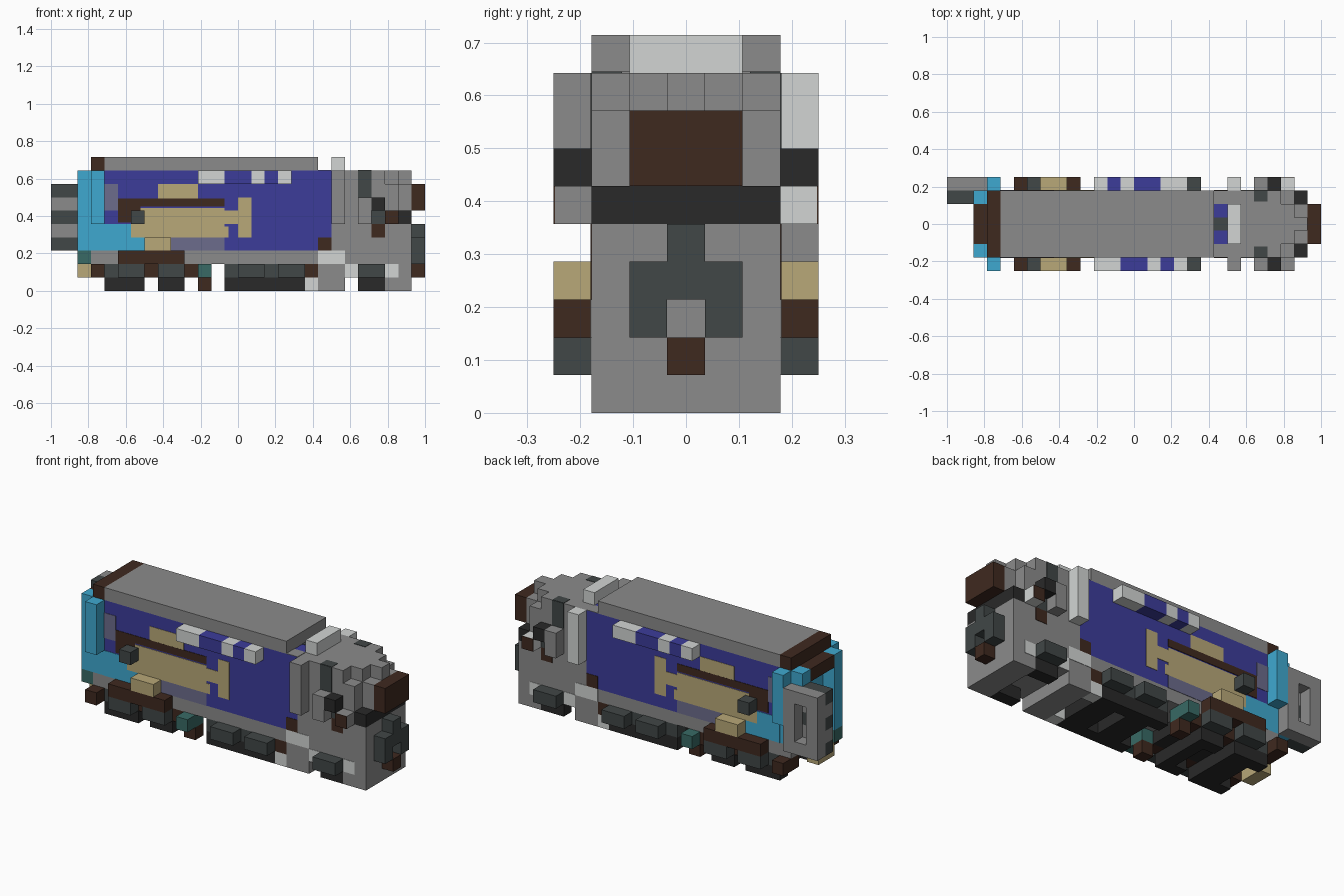
import bpy
import bmesh
from mathutils import Vector

default_cube = bpy.data.objects.get("Cube")
if default_cube:
    bpy.data.objects.remove(default_cube, do_unlink=True)

UNIT = 1 / 14                      # edge of one building block
LENGTH, WIDTH = 28, 7              # overall size in blocks
SKIN = 0.03                        # thickness of painted plates, in blocks


def make_material(name, hex_colour):
    """Flat material from a display colour."""
    channels = [int(hex_colour[i:i + 2], 16) / 255 for i in (0, 2, 4)]
    linear = [((c + 0.055) / 1.055) ** 2.4 for c in channels] + [1]
    mat = bpy.data.materials.new(name)
    mat.use_nodes = True
    mat.diffuse_color = linear
    mat.node_tree.nodes["Principled BSDF"].inputs["Base Color"].default_value = linear
    return mat


grey = make_material("mid grey", "8b8b8b")
light = make_material("light grey", "d2d5d4")
blue = make_material("deep blue", "3c3c9a")
teal = make_material("bright teal", "3fa9d0")
brown = make_material("dark brown", "3f291f")
tan = make_material("tan", "b8a878")
slate = make_material("slate", "414747")
black = make_material("near black", "292929")
green = make_material("dull green", "386a65")
lilac = make_material("lilac grey", "6c6c8c")


def box(name, mat, x, y, z):
    """Box spanning block ranges x, y and z."""
    mesh = bpy.data.meshes.new(name)
    bm = bmesh.new()
    bmesh.ops.create_cube(bm, size=1)
    for v in bm.verts:
        spot = [span[0] if c < 0 else span[1] for c, span in zip(v.co, (x, y, z))]
        v.co = Vector((spot[0] - LENGTH / 2, spot[1] - WIDTH / 2, spot[2])) * UNIT
    bm.to_mesh(mesh)
    bm.free()
    mesh.materials.append(mat)
    obj = bpy.data.objects.new(name, mesh)
    bpy.context.collection.objects.link(obj)
    return obj


def both(name, mat, x, y, z):
    """Same box on the front and back long sides."""
    box("front_" + name, mat, x, y, z)
    box("back_" + name, mat, x, (WIDTH - y[1], WIDTH - y[0]), z)


def paint(name, mat, x, z, layer=1):
    """Thin plate on both long sides of the body."""
    both(name, mat, x, (1 - SKIN * layer, 1), z)


FULL, MID, CORE = (1, 6), (2, 5), (3, 4)
RIM, EDGE = (0, 1), (1, 2)
BACK_RIM, BACK_EDGE = (6, 7), (5, 6)

# Cargo body and roof
box("cargo_body", blue, (4, 21), FULL, (3, 9))
box("roof", grey, (4, 20), FULL, (9, 10))
box("roof_rear_trim", brown, (3, 4), FULL, (9, 10))
box("chassis", grey, (3, 22), FULL, (2, 3))
both("body_corner_cap", grey, (20, 21), EDGE, (9, 9 + SKIN))
box("body_vent", slate, (20, 21), CORE, (9, 9 + SKIN))

# Painted panel picture
paint("panel_corner_low", teal, (4, 6), (3, 5))
paint("panel_corner_step", teal, (6, 7), (3, 4))
paint("panel_cloud", lilac, (4, 5), (6, 8))
paint("panel_shadow", lilac, (9, 13), (3, 4))
paint("figure_body", tan, (6, 13), (4, 6.2))
paint("figure_tail", tan, (14, 15), (4, 7))
paint("figure_link", tan, (13, 14), (5, 6))
paint("figure_foot_link", tan, (13, 13.3), (4, 4.8))
paint("figure_top", tan, (8, 11), (6.8, 8))
paint("figure_stripe", brown, (6.7, 13), (6.3, 6.9), 1.2)
paint("figure_head", brown, (5, 6.7), (5.1, 6.9), 1.2)
paint("panel_front_foot", brown, (20, 21), (3, 4))
both("figure_nose", slate, (6, 7), RIM, (5, 6))

# Raised sign blocks under the roof, differing per side
for side, y, row in (("front", RIM, "LLBBLBL"), ("back", BACK_RIM, "LBLBBLL")):
    for i, letter in enumerate(row):
        box(side + "_sign_block", light if letter == "L" else blue,
            (11 + i, 12 + i), y, (8, 9))

# Rear frame
box("rear_wall", teal, (3, 4), FULL, (3, 9))
both("rear_side_post", teal, (3, 4), RIM, (5, 9))
both("rear_corner_post", teal, (2, 3), EDGE, (3, 9))
box("rear_lintel", brown, (2, 3), MID, (8, 9))
box("rear_bumper", green, (2, 3), EDGE, (2, 3))
box("rear_lamp", tan, (2, 3), (2, 4), (1, 2))
both("rear_hanger", brown, (3, 4), (0, 2), (1, 2))

# Open ring on the back of the rear end
for i in (0, 2):
    box("ring_upright", grey, (i, i + 1), BACK_RIM, (3, 8))
for k in (3, 7):
    box("ring_bar", grey, (1, 2), BACK_RIM, (k, k + 1))
for k in range(3, 8):
    box("ring_backing", slate if k % 2 else grey, (0, 2), BACK_EDGE, (k, k + 1))

# Side step
both("side_step", brown, (5, 10), RIM, (2, 3))
both("step_box", tan, (7, 9), RIM, (3, 4))

# Wheels with hubs, axles and underframe
for start, end, hub in ((4, 7, 5), (8, 10, 8), (13, 16, 14), (16, 19, 17)):
    both("wheel", black, (start, end), EDGE, (0, 1))
    both("wheel_top", slate, (start, end), EDGE, (1, 2))
    both("wheel_hub", slate, (hub, end), RIM, (1, 2))
    box("axle", black, (start + 1, end), MID, (0, 1))
for start, end in ((4, 11), (13, 20)):
    box("underframe", black, (start, end), MID, (1, 2))
both("brake_block", brown, (7, 8), EDGE, (1, 2))
both("rear_link", brown, (10, 11), EDGE, (1, 2))
both("pedal_foot", brown, (11, 12), EDGE, (0, 1))
both("pedal", green, (11, 12), RIM, (1, 2))
both("pedal_arm", green, (11, 12), EDGE, (1, 2))
both("coupling_block", brown, (19, 20), EDGE, (1, 2))
both("coupling_foot", light, (19, 20), EDGE, (0, 1))

# Cab
box("cab_step", grey, (20, 22), FULL, (0, 2))
both("cab_light_sill", light, (20, 22), (1 - SKIN, 1), (2, 3))
box("cab_link", grey, (22, 23), FULL, (1, 2))
paint("cab_link_marker", light, (22, 23), (1, 2))
box("cab_base", grey, (23, 27), FULL, (1, 2))
box("cab_skirt", grey, (25, 27), FULL, (0, 1))
both("cab_wheel_low", black, (23, 25), EDGE, (0, 1))
box("cab_lower", grey, (21, 27), FULL, (2, 5))
box("cab_middle", grey, (21, 26), FULL, (5, 6))
box("cab_black_band", black, (26, 27), FULL, (5, 6))
box("cab_upper", grey, (21, 26), FULL, (6, 8))
box("cab_upper_nose", grey, (26, 27), MID, (6, 8))
box("cab_roof", grey, (21, 25), FULL, (8, 9))
box("cab_roof_step", grey, (25, 26), MID, (8, 9))
box("cab_roof_tip", grey, (26, 27), CORE, (8, 9))
box("roof_beacon", light, (21, 22), MID, (9, 10))
box("front_cab_strip", grey, (21, 22), RIM, (5, 9))
box("back_cab_strip", light, (21, 22), BACK_RIM, (5, 9))

# Cab nose
box("nose_block", brown, (27, 28), MID, (6, 8))
box("grille_top", slate, (27, 28), CORE, (4, 5))
box("grille_bar", slate, (27, 28), MID, (3, 4))
both("grille_leg", slate, (27, 28), (2, 3), (2, 3))
box("hitch", brown, (27, 28), CORE, (1, 2))

# Cab side fittings
both("mirror_base", grey, (23, 24), RIM, (6, 7))
both("mirror", black, (24, 25), RIM, (6, 7))
both("handle_base", grey, (23, 24), RIM, (5, 6))
box("front_handle", grey, (25, 26), (SKIN, 1), (5, 6))
box("back_handle", light, (25, 26), (6, 7 - SKIN), (5, 6))
both("handle_face", brown, (25, 26), (0, SKIN), (5, 6))
both("cab_wheel", slate, (23, 25), RIM, (1, 2))
paint("cab_marker", light, (25, 26), (1, 2))
paint("cab_patch", brown, (24, 25), (4, 5))
paint("cab_slot", slate, (24, 25), (5, 6))
paint("cab_window", slate, (23, 24), (7, 9))
both("cab_roof_patch", slate, (23, 24), (1, 1.8), (9, 9 + SKIN))
